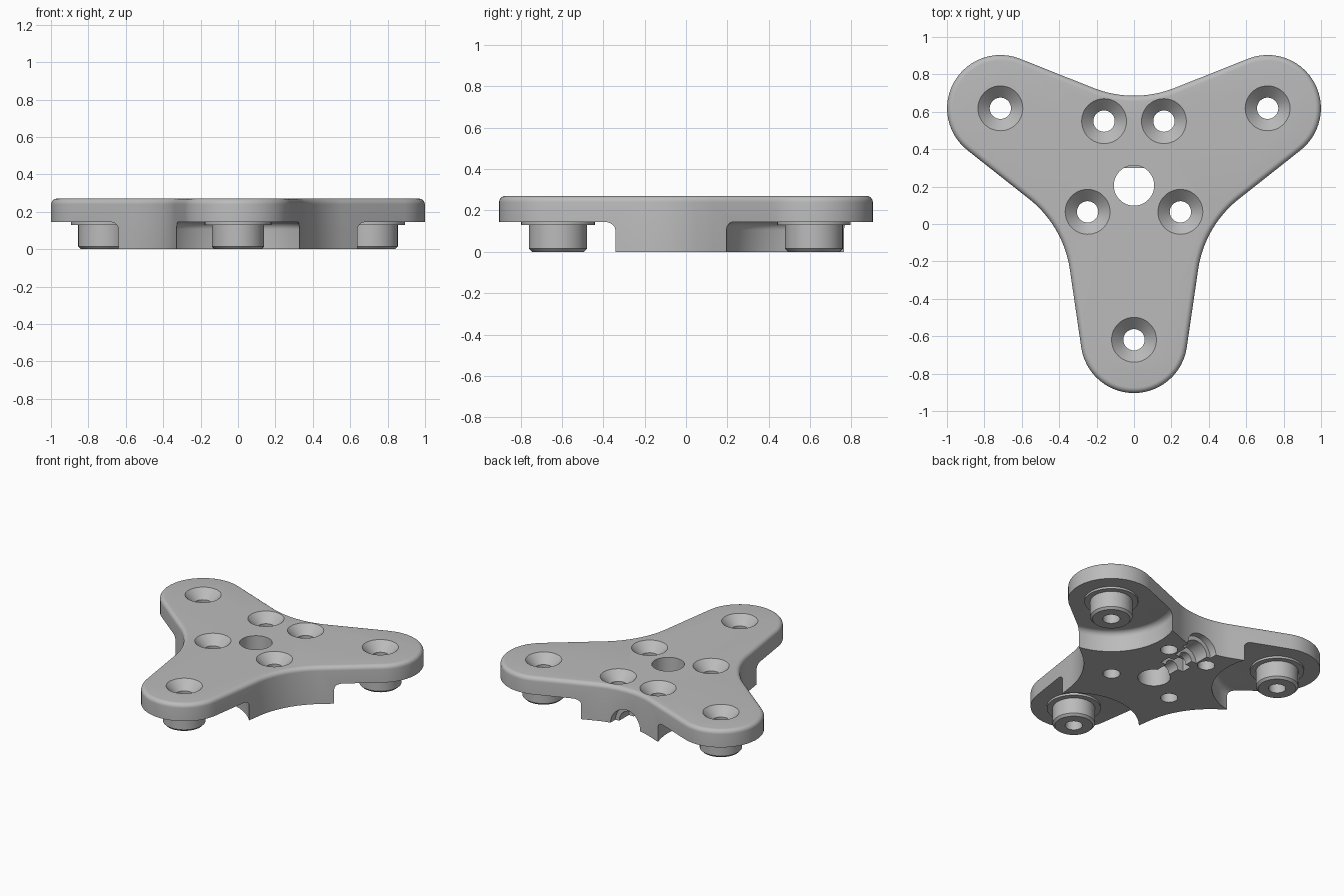
import bpy, bmesh, math
from mathutils import Matrix, Vector

cube = bpy.data.objects.get("Cube")
if cube:
    bpy.data.objects.remove(cube, do_unlink=True)

CY = 0.206          # centre of the three-fold plate
ARM = 0.825         # centre to boss
LOBE, WAIST = 0.285, 0.59
WAIST_DIST = 1.07
HOLE = 0.057
TOP, UNDER, FILLET = 0.27, 0.145, 0.03

grey = bpy.data.materials.new("plain_grey")
grey.use_nodes = True
colour = (0.5, 0.5, 0.5, 1)
grey.diffuse_color = colour
grey.node_tree.nodes["Principled BSDF"].inputs["Base Color"].default_value = colour


def loft(name, rings, matrix=Matrix(), tube=False):
    """Bridge equal rings; cap the ends, or join last to first for a tube."""
    bm = bmesh.new()
    loops = [[bm.verts.new(matrix @ Vector(p)) for p in ring] for ring in rings]
    pairs = list(zip(loops, loops[1:]))
    if tube:
        pairs.append((loops[-1], loops[0]))
    else:
        bm.faces.new(loops[0][::-1])
        bm.faces.new(loops[-1])
    n = len(loops[0])
    for a, b in pairs:
        for i in range(n):
            j = (i + 1) % n
            bm.faces.new((a[i], a[j], b[j], b[i]))
    bmesh.ops.recalc_face_normals(bm, faces=bm.faces)
    mesh = bpy.data.meshes.new(name)
    bm.to_mesh(mesh)
    bm.free()
    mesh.materials.append(grey)
    ob = bpy.data.objects.new(name, mesh)
    bpy.context.collection.objects.link(ob)
    return ob


def lathe(name, profile, matrix=Matrix(), tube=False, n=48):
    angles = [math.tau * i / n for i in range(n)]
    rings = [[(r * math.cos(a), r * math.sin(a), z) for a in angles] for r, z in profile]
    return loft(name, rings, matrix, tube)


def activate(ob):
    bpy.ops.object.select_all(action="DESELECT")
    ob.select_set(True)
    bpy.context.view_layer.objects.active = ob


def cut(ob, cutter):
    cutter.hide_render = True
    activate(ob)
    mod = ob.modifiers.new("cut", "BOOLEAN")
    mod.operation, mod.solver, mod.object = "DIFFERENCE", "EXACT", cutter
    bpy.ops.object.modifier_apply(modifier=mod.name)
    bpy.data.objects.remove(cutter, do_unlink=True)


def polar(radius, angle):
    return Vector((radius * math.cos(angle), radius * math.sin(angle)))


def outline(inset, z, steps=24):
    """Three round lobes joined by straight flanks and hollow waists."""
    lobe = polar(ARM, 0)
    waist = polar(WAIST_DIST, math.pi / 3)
    gap = waist - lobe
    beta = math.atan2(gap.y, gap.x) - math.acos((LOBE + WAIST) / gap.length)
    pts = []
    for k in range(3):
        a = math.radians(30 + 120 * k)
        for i in range(steps + 1):
            t = a - beta + 2 * beta * i / steps
            pts.append(polar(ARM, a) + polar(LOBE - inset, t))
        for i in range(steps + 1):
            t = a + beta + (math.tau / 3 - 2 * beta) * i / steps
            pts.append(polar(WAIST_DIST, a + math.pi / 3) - polar(WAIST + inset, t))
    return [(p.x, p.y + CY, z) for p in pts]


def quarter(n=6):
    return [math.pi / 2 * i / n for i in range(n + 1)]


# Plate with a rounded top rim
body = loft("plate_body", [outline(0, 0)] + [
    outline(FILLET * (1 - math.cos(t)), TOP - FILLET + FILLET * math.sin(t)) for t in quarter()])

# Round recess under each lobe, with a filleted root
bosses = [polar(ARM, math.radians(30 + 120 * k)) + Vector((0, CY)) for k in range(3)]
RECESS, ROOT = 0.43, 0.04
recess = [(RECESS, -0.1)] + [
    (RECESS - ROOT * (1 - math.cos(t)), UNDER - ROOT + ROOT * math.sin(t)) for t in quarter()]
for p in bosses:
    cut(body, lathe("recess_cutter", recess, Matrix.Translation((p.x, p.y, 0)), n=96))

# Countersunk screw holes
screws = [(p.x, p.y) for p in bosses]
screws += [(s * x, y) for s in (-1, 1) for x, y in ((0.16, 0.55), (0.248, 0.065))]
sink = [(HOLE, -0.1), (HOLE, 0.207), (0.17, 0.32)]
for x, y in screws:
    cut(body, lathe("screw_cutter", sink, Matrix.Translation((x, y, 0))))

# Centre hole, flattened on one side in its lower part
cut(body, lathe("hole_cutter", [(0.108, 0.15), (0.108, 0.4)], Matrix.Translation((0, CY, 0))))
ring = [polar(0.108, math.tau * i / 48) for i in range(48)]
cut(body, loft("flat_hole_cutter",
               [[(p.x, min(p.y + CY, 0.30), z) for p in ring] for z in (-0.1, 0.16)]))

# Underside groove running to the back edge, stepped, with a square pocket
along_y = Matrix.Rotation(-math.pi / 2, 4, "X")
for radius, start, end in ((0.05, 0.2, 0.56), (0.09, 0.53, 0.85), (0.12, 0.64, 0.85)):
    cut(body, lathe("groove_cutter", [(radius, start), (radius, end)], along_y))
pocket = [(-0.095, 0.39), (0.095, 0.39), (0.095, 0.47), (-0.095, 0.47)]
cut(body, loft("pocket_cutter", [[(x, y, z) for x, y in pocket] for z in (-0.1, 0.095)]))

# Hollow collared bosses under the lobes
boss = [(HOLE, UNDER), (HOLE, 0), (0.125, 0), (0.14, 0.015),
        (0.14, 0.13), (0.178, 0.13), (0.178, UNDER)]
parts = [body]
for name, p in zip(("back_left_boss", "back_right_boss", "front_boss"), bosses):
    parts.append(lathe(name, boss, Matrix.Translation((p.x, p.y, 0)), tube=True))

for ob in parts:
    activate(ob)
    bpy.ops.object.shade_smooth_by_angle(angle=math.radians(30))
